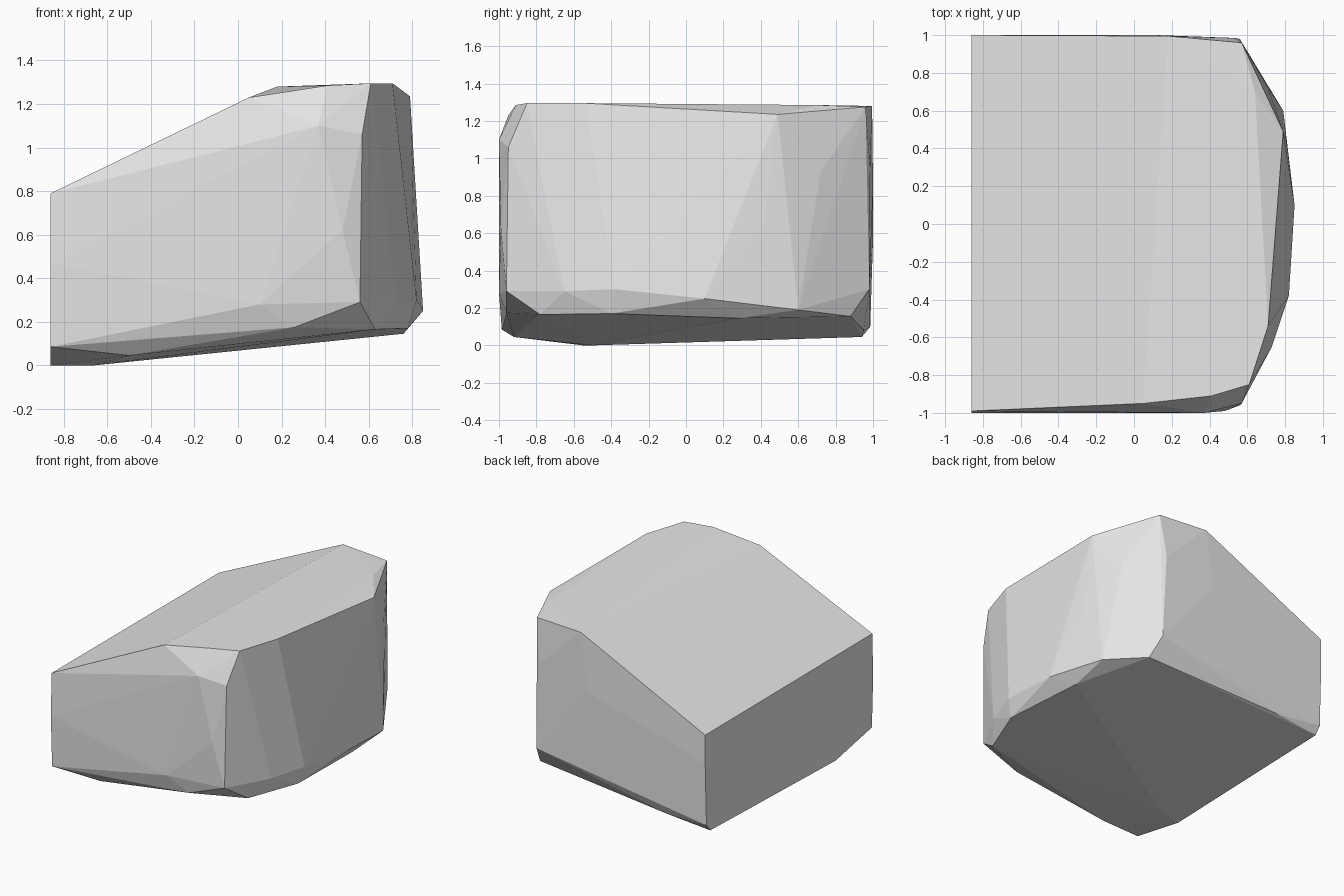
import bpy, bmesh, math

if "Cube" in bpy.data.objects:
    bpy.data.objects.remove(bpy.data.objects["Cube"])

# Contours of the faceted block; its skin is the convex hull around them
rear_outline = [(-.86, -.99, .79), (-.86, -1, .47), (-.86, -.985, .085), (-.86, -.55, 0),
                (-.86, .94, .045), (-.86, .985, .1), (-.86, 1, .57), (-.86, 1, .785)]
top_rim = [(.05, -.95, 1.23), (.41, -.91, 1.285), (.61, -.85, 1.295), (.71, -.54, 1.295),
           (.79, .49, 1.235), (.64, .70, 1.285), (.57, .96, 1.275), (.18, .995, 1.28)]
front_side = [(.37, -1, 1.1), (.57, -.95, 1.06), (.48, -.99, .62), (.10, -1, .28), (.56, -.96, .29)]
right_side = [(.70, -.6, 1.0), (.73, -.65, .29), (.82, -.38, .30), (.85, .1, .25), (.81, .42, .65),
              (.71, .72, .93), (.65, .83, .31), (.79, .6, .19)]
back_side = [(.53, .985, .95), (.56, .98, .30), (.12, 1, .84)]
base_rim = [(-.66, -.5, 0), (-.5, -.92, .045), (.26, -.96, .175), (.63, -.78, .165), (.78, -.4, .17),
            (.76, .28, .145), (.60, .88, .155), (-.5, .95, .08)]


def hull_object(name, contours, material):
    bm = bmesh.new()
    for contour in contours:
        for p in contour:
            bm.verts.new(p)
    bmesh.ops.convex_hull(bm, input=bm.verts[:])
    bmesh.ops.delete(bm, geom=[v for v in bm.verts if not v.link_faces], context='VERTS')
    # merge almost coplanar triangles into clean flat facets
    bmesh.ops.dissolve_limit(bm, angle_limit=math.radians(1.0), verts=bm.verts[:], edges=bm.edges[:])
    bmesh.ops.recalc_face_normals(bm, faces=bm.faces[:])
    mesh = bpy.data.meshes.new(name)
    bm.to_mesh(mesh)
    bm.free()
    mesh.materials.append(material)
    obj = bpy.data.objects.new(name, mesh)
    bpy.context.collection.objects.link(obj)
    return obj


grey = bpy.data.materials.new("light grey")
grey.diffuse_color = (.8, .8, .8, 1)
grey.use_nodes = True
grey.node_tree.nodes["Principled BSDF"].inputs["Base Color"].default_value = grey.diffuse_color

hull_object("faceted_block", [rear_outline, top_rim, front_side, right_side, back_side, base_rim], grey)
